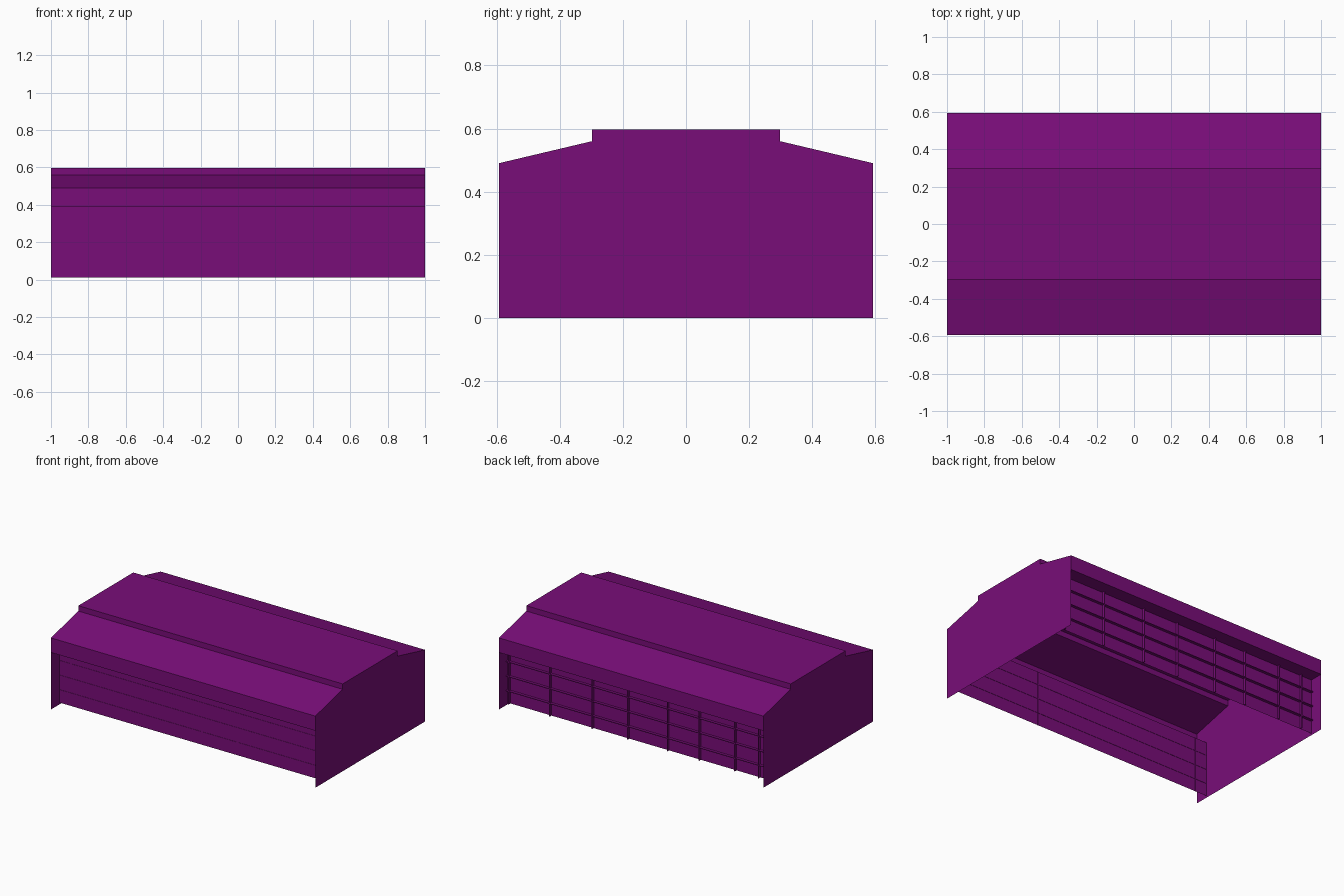
import bpy, bmesh

if "Cube" in bpy.data.objects:
    bpy.data.objects.remove(bpy.data.objects["Cube"])

purple = bpy.data.materials.new("purple_cladding")
purple.diffuse_color = (0.19, 0.004, 0.19, 1)
purple.use_nodes = True
purple.node_tree.nodes["Principled BSDF"].inputs["Base Color"].default_value = purple.diffuse_color

W, D, WALL = 1.0, 0.593, 0.5          # half length, half depth, wall line
EAVE, SOFFIT, BASE = 0.49, 0.39, 0.012


def finish(name, bm):
    mesh = bpy.data.meshes.new(name)
    bm.to_mesh(mesh)
    bm.free()
    mesh.materials.append(purple)
    obj = bpy.data.objects.new(name, mesh)
    bpy.context.collection.objects.link(obj)
    return obj


def sheet(name, profile):
    """Thin sheet: a (y, z) profile swept along the building's length."""
    bm = bmesh.new()
    rows = [[bm.verts.new((x, y, z)) for y, z in profile] for x in (-W, W)]
    for i in range(len(profile) - 1):
        bm.faces.new((rows[0][i], rows[1][i], rows[1][i + 1], rows[0][i + 1]))
    return finish(name, bm)


def add_box(bm, x0, x1, y0, y1, z0, z1):
    vs = bmesh.ops.create_cube(bm, size=1)["verts"]
    for v in vs:
        v.co = ((x0 + x1) / 2 + v.co.x * (x1 - x0),
                (y0 + y1) / 2 + v.co.y * (y1 - y0),
                (z0 + z1) / 2 + v.co.z * (z1 - z0))


def grid_frame(name, side, posts, outer, inner, width):
    """Thin posts and three rails standing proud of a long wall."""
    bm = bmesh.new()
    y0, y1 = sorted((side * (WALL - inner), side * (WALL + outer)))
    for x in posts:
        add_box(bm, x - width / 2, x + width / 2, y0, y1, BASE, SOFFIT)
    for z in (0.1, 0.2, 0.3):
        add_box(bm, -W, W, y0, y1, z - width / 2, z + width / 2)
    return finish(name, bm)


# Stepped roof with a raised flat centre
half = [(D, EAVE), (0.297, 0.56), (0.297, 0.597)]
outline = [(-y, z) for y, z in half] + half[::-1]
sheet("roof", outline)

# Gable ends reach the ground and stand proud of the long walls
for name, x in (("left_gable", -W), ("right_gable", W)):
    bm = bmesh.new()
    loop = [(-D, 0)] + outline + [(D, 0)]
    face = bm.faces.new([bm.verts.new((x, y, z)) for y, z in loop])
    face.normal_update()
    if face.normal.x * x < 0:
        face.normal_flip()
    finish(name, bm)

# Fascia, soffit and recessed wall on each long side
for name, s in (("front", -1), ("back", 1)):
    path = [(s * D, EAVE), (s * D, SOFFIT), (s * WALL, SOFFIT), (s * WALL, BASE)]
    sheet(name + "_fascia_and_wall", path if s > 0 else path[::-1])

# Wall framing: bold on the back, shallow on the front
grid_frame("back_frame", 1, (0.98, 0.67, 0.35, 0.08, -0.22, -0.46, -0.73, -0.91), 0.018, 0.0, 0.005)
grid_frame("front_frame", -1, (-0.91, 0.08, 0.35), 0.002, 0.002, 0.003)
